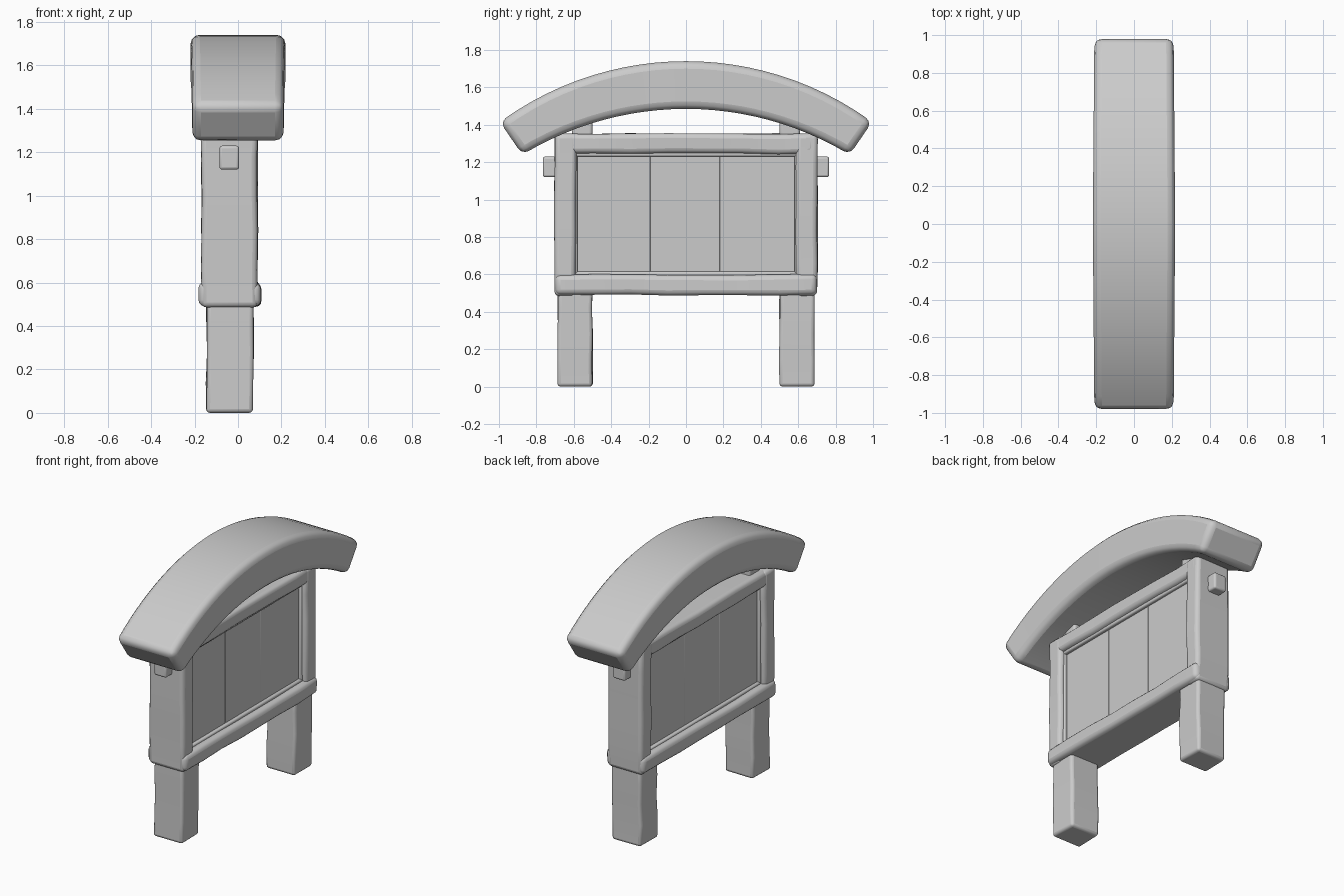
import bpy, bmesh, math, random
from mathutils import Vector

if "Cube" in bpy.data.objects:
    bpy.data.objects.remove(bpy.data.objects["Cube"])

random.seed(4)
stone = bpy.data.materials.new("plain_grey")
stone.diffuse_color = (0.6, 0.6, 0.6, 1)
stone.use_nodes = True
stone.node_tree.nodes["Principled BSDF"].inputs["Base Color"].default_value = stone.diffuse_color


def finish(name, bm, bevel, segments=3):
    bmesh.ops.recalc_face_normals(bm, faces=bm.faces)
    mesh = bpy.data.meshes.new(name)
    bm.to_mesh(mesh)
    bm.free()
    mesh.materials.append(stone)
    ob = bpy.data.objects.new(name, mesh)
    bpy.context.collection.objects.link(ob)
    mod = ob.modifiers.new("worn_edges", "BEVEL")
    mod.width = bevel
    mod.segments = segments
    mod.limit_method = "ANGLE"
    mod.angle_limit = math.radians(40)
    bpy.ops.object.select_all(action="DESELECT")
    ob.select_set(True)
    bpy.context.view_layer.objects.active = ob
    bpy.ops.object.shade_smooth_by_angle(angle=math.radians(40))
    return ob


def loft(name, rings, bevel):
    """Skin a row of four-point sections and close both ends."""
    bm = bmesh.new()
    rows = [[bm.verts.new(p) for p in ring] for ring in rings]
    for a, b in zip(rows, rows[1:]):
        for i in range(4):
            j = (i + 1) % 4
            bm.faces.new((a[i], a[j], b[j], b[i]))
    bm.faces.new(rows[0])
    bm.faces.new(rows[-1])
    return finish(name, bm, bevel)


def beam(name, x, y, z, axis=2, bevel=0.02, cuts=1, wobble=0.0):
    """Hand-hewn beam along an axis, with slightly uneven inner sections."""
    lims = (x, y, z)
    u, v = [k for k in range(3) if k != axis]
    rings = []
    for c in range(cuts + 1):
        t = c / cuts
        ring = []
        for a, b in ((0, 0), (1, 0), (1, 1), (0, 1)):
            p = Vector((0, 0, 0))
            p[axis] = lims[axis][0] * (1 - t) + lims[axis][1] * t
            p[u] = lims[u][a] + random.uniform(-wobble, wobble)
            p[v] = lims[v][b] + random.uniform(-wobble, wobble)
            ring.append(p)
        rings.append(ring)
    return loft(name, rings, bevel)


# Arched roof beam: outer and inner arcs joined into one thick bow
def arc(y, half, top, drop):
    r = (half * half + drop * drop) / (2 * drop)
    return top - r + math.sqrt(r * r - y * y)


rings = []
n = 24
for k in range(n + 1):
    t = -1 + 2 * k / n
    yo, yi = t * 0.995, t * 0.875
    zo, zi = arc(yo, 0.995, 1.74, 0.325), arc(yi, 0.875, 1.485, 0.245)
    w = 0.218 - 0.008 * abs(t)
    rings.append([(-w, yo, zo), (w, yo, zo), (w, yi, zi), (-w, yi, zi)])
loft("arched_roof", rings, 0.04)

# Parts repeated at both ends
for side, label in ((-1, "front"), (1, "back")):
    def span(a, b):
        return tuple(sorted((side * a, side * b)))
    beam(label + "_leg", (-0.145, 0.07), span(0.50, 0.685), (0, 0.56),
         bevel=0.018, cuts=4, wobble=0.004)
    beam(label + "_frame_post", (-0.168, 0.09), span(0.59, 0.703), (0.485, 1.35),
         bevel=0.024, cuts=5, wobble=0.004)
    beam(label + "_peg", (-0.085, 0.005), span(0.66, 0.765), (1.12, 1.23),
         axis=1, bevel=0.012)
    beam(label + "_roof_block", (-0.12, 0.05), span(0.50, 0.61), (1.30, 1.46),
         bevel=0.015)

# Horizontal rails; the lower one is a little wider than the posts
beam("lower_rail", (-0.18, 0.105), (-0.70, 0.70), (0.49, 0.60),
     axis=1, bevel=0.028, cuts=7, wobble=0.004)
beam("upper_rail", (-0.165, 0.088), (-0.69, 0.69), (1.245, 1.352),
     axis=1, bevel=0.026, cuts=7, wobble=0.004)

# Recessed sign board made of three close planks
for i, (a, b) in enumerate(((-0.60, -0.19), (-0.19, 0.18), (0.18, 0.60))):
    beam("board_plank_%d" % (i + 1), (-0.115, 0.04), (a, b), (0.57, 1.27), bevel=0.003)

# Sloped inner lip around the board on both faces
for face, x0, x1 in (("right", 0.035, 0.062), ("left", -0.137, -0.11)):
    for name, y, z, axis in (("lower", (-0.60, 0.60), (0.58, 0.615), 1),
                             ("upper", (-0.60, 0.60), (1.23, 1.26), 1),
                             ("front", (-0.61, -0.58), (0.58, 1.26), 2),
                             ("back", (0.58, 0.61), (0.58, 1.26), 2)):
        beam("%s_%s_lip" % (face, name), (x0, x1), y, z, axis=axis, bevel=0.010)
